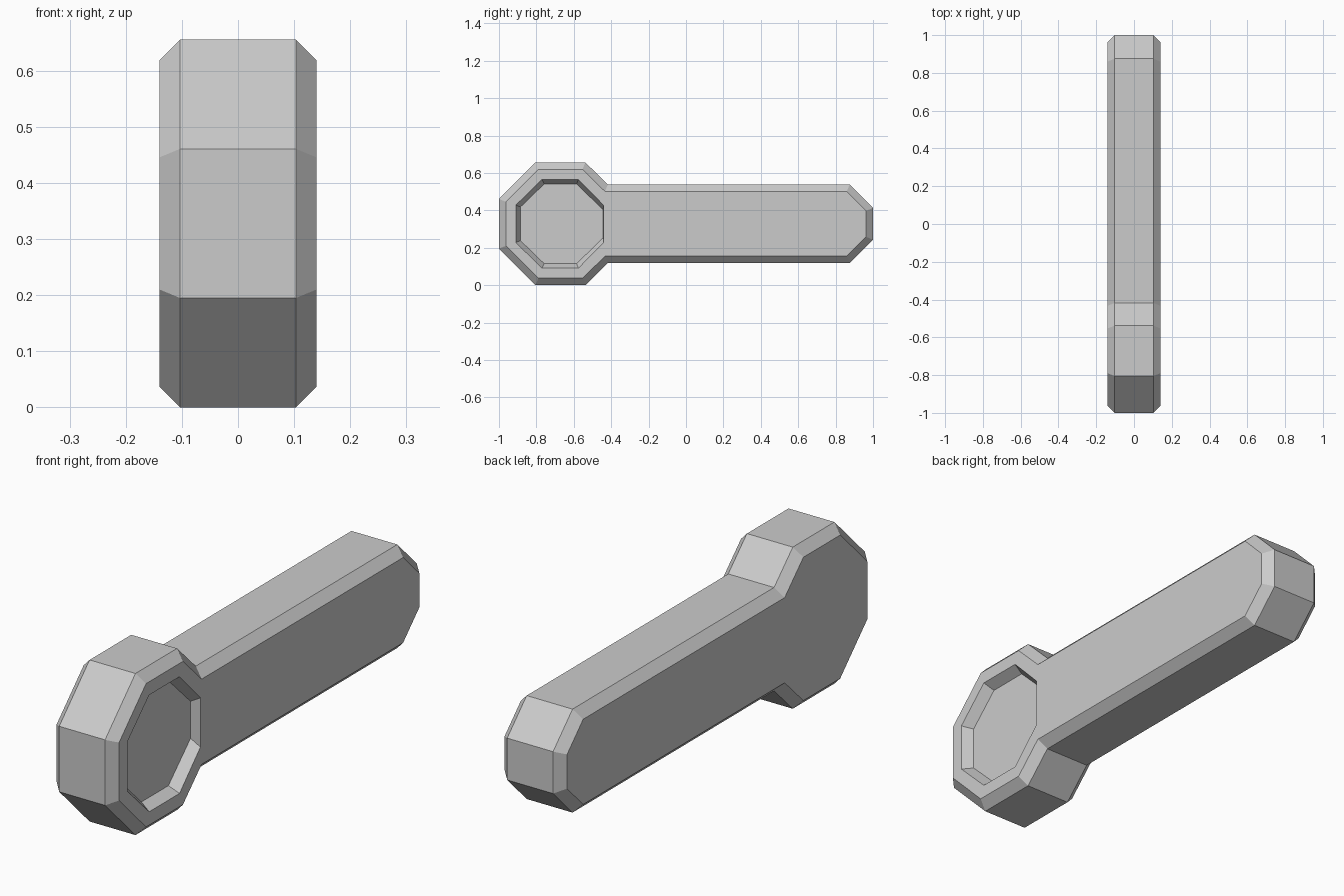
import bpy
import bmesh

cube = bpy.data.objects.get("Cube")
if cube:
    bpy.data.objects.remove(cube)

MID_Z = 0.328
HALF_WIDTH = 0.14
BEVEL = 0.037

grey = bpy.data.materials.new("plain grey")
grey.use_nodes = True
colour = (0.6, 0.6, 0.6, 1)
grey.diffuse_color = colour
grey.node_tree.nodes["Principled BSDF"].inputs["Base Color"].default_value = colour


def mirrored(upper):
    """Close a (y, height above middle) half outline by mirroring it downward."""
    return upper + [(y, -h) for y, h in reversed(upper)]


def make_object(name, bm):
    bmesh.ops.recalc_face_normals(bm, faces=bm.faces[:])
    mesh = bpy.data.meshes.new(name)
    bm.to_mesh(mesh)
    bm.free()
    mesh.materials.append(grey)
    obj = bpy.data.objects.new(name, mesh)
    bpy.context.collection.objects.link(obj)
    return obj


def loft(name, sections, bevel=0):
    """Skin side outlines placed along x, with optional chamfered caps."""
    bm = bmesh.new()
    loops = [[bm.verts.new((x, y, MID_Z + h)) for y, h in outline]
             for x, outline in sections]
    caps = [bm.faces.new(loops[0]), bm.faces.new(loops[-1])]
    for a, b in zip(loops, loops[1:]):
        for i in range(len(a)):
            j = (i + 1) % len(a)
            bm.faces.new((a[i], a[j], b[j], b[i]))
    bmesh.ops.recalc_face_normals(bm, faces=bm.faces[:])
    if bevel:
        bmesh.ops.inset_region(bm, faces=caps, thickness=bevel, depth=bevel,
                               use_even_offset=True, use_boundary=True)
    return make_object(name, bm)


# Octagonal head and long handle in one outline
body_outline = mirrored([(-1, 0.133), (-0.805, 0.328), (-0.538, 0.328),
                         (-0.418, 0.21), (0.875, 0.21), (1, 0.085)])
core = HALF_WIDTH - BEVEL
body = loft("head_and_handle", [(-core, body_outline), (core, body_outline)], BEVEL)

# Shallow octagonal recess with sloping walls
rim = mirrored([(-0.91, 0.1), (-0.77, 0.237), (-0.575, 0.237), (-0.441, 0.1)])
floor = mirrored([(-0.885, 0.09), (-0.758, 0.213), (-0.585, 0.213), (-0.443, 0.075)])
cutter = loft("recess_cutter", [(0.097, floor), (HALF_WIDTH, rim), (0.2, rim)])
cutter.hide_render = True

cut = body.modifiers.new("recess", 'BOOLEAN')
cut.operation = 'DIFFERENCE'
cut.solver = 'EXACT'
cut.object = cutter
bpy.context.view_layer.objects.active = body
bpy.ops.object.modifier_apply(modifier=cut.name)
bpy.data.objects.remove(cutter)
